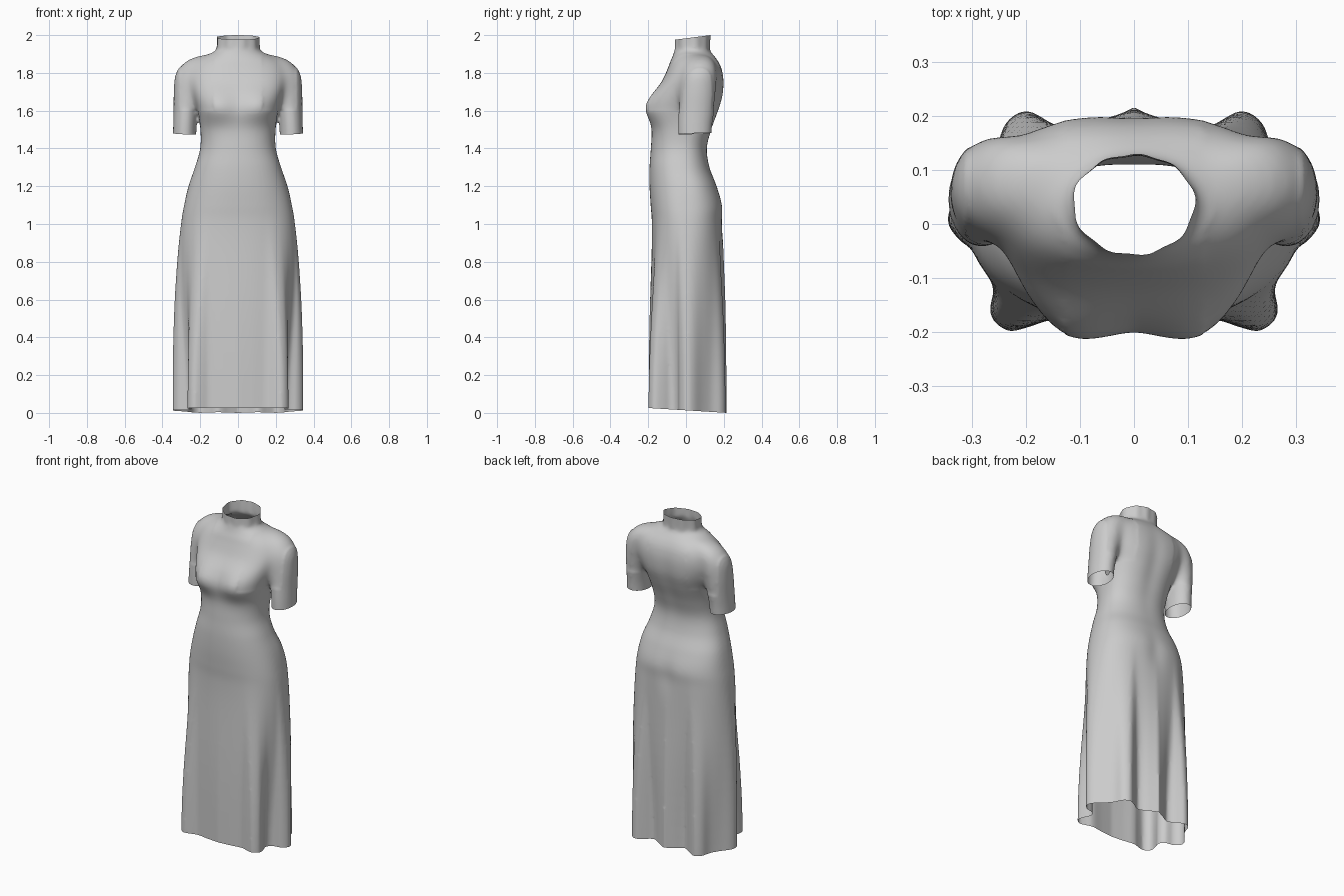
import bpy, bmesh, math
from mathutils import Vector

if "Cube" in bpy.data.objects:
    bpy.data.objects.remove(bpy.data.objects["Cube"])

# Half outline of the fluted hem, front centre to back centre (x, y)
HEM = [(0, -.197), (.08, -.188), (.15, -.178), (.195, -.191), (.235, -.198), (.267, -.168),
       (.258, -.12), (.244, -.08), (.265, -.045), (.315, -.033), (.345, .0), (.335, .04),
       (.29, .09), (.258, .135), (.238, .187), (.2, .21), (.155, .188), (.105, .16),
       (.05, .19), (0, .217)]

# Body sections: z, half width, front y, back y, centre y, front and back squareness
BODY = [(-.08, .345, -.205, .21, 0, 2.3, 2.3), (.4, .335, -.19, .208, 0, 2.3, 2.3),
        (.8, .316, -.18, .197, 0, 2.3, 2.3), (1.0, .30, -.18, .193, 0, 2.3, 2.4),
        (1.1, .285, -.187, .193, 0, 2.3, 2.4), (1.2, .262, -.193, .163, 0, 2.3, 2.4),
        (1.3, .228, -.193, .125, -.02, 2.3, 2.3), (1.4, .2, -.186, .113, -.02, 2.3, 2.3),
        (1.5, .199, -.182, .138, -.01, 2.5, 2.4), (1.6, .214, -.198, .174, 0, 2.9, 2.6),
        (1.68, .238, -.174, .196, .02, 3, 2.8), (1.76, .262, -.125, .2, .04, 2.7, 2.8),
        (1.82, .26, -.098, .19, .06, 2.4, 2.7), (1.86, .232, -.083, .172, .06, 2.2, 2.4),
        (1.89, .18, -.07, .15, .05, 2, 2), (1.912, .128, -.063, .132, .04, 2, 2),
        (1.94, .114, -.058, .126, .04, 2, 2), (2.05, .114, -.057, .133, .04, 2, 2)]

# Sleeve sections: z, centre x, centre y, radius x, radius y
SLEEVE = [(1.43, .284, .045, .062, .087), (1.52, .281, .048, .062, .09),
          (1.6, .275, .055, .066, .094), (1.7, .263, .063, .077, .098),
          (1.78, .246, .069, .087, .096), (1.83, .223, .075, .087, .087),
          (1.87, .19, .077, .078, .068), (1.895, .15, .075, .048, .04)]


def smooth_rows(rows, steps):
    """Catmull-Rom interpolation through tuples."""
    out = []
    for i in range(len(rows) - 1):
        p0, p1, p2 = rows[max(i - 1, 0)], rows[i], rows[i + 1]
        p3 = rows[min(i + 2, len(rows) - 1)]
        for s in range(steps):
            t = s / steps
            out.append(tuple(.5 * (2 * b + (c - a) * t + (2 * a - 5 * b + 4 * c - d) * t * t
                                   + (3 * b - a - 3 * c + d) * t ** 3)
                             for a, b, c, d in zip(p0, p1, p2, p3)))
    out.append(tuple(rows[-1]))
    return out


def loft(bm, rings):
    """Skin a stack of closed rings and cap both ends."""
    vs = [[bm.verts.new(p) for p in r] for r in rings]
    n = len(vs[0])
    for a, b in zip(vs, vs[1:]):
        for i in range(n):
            j = (i + 1) % n
            bm.faces.new((a[i], a[j], b[j], b[i]))
    bm.faces.new(vs[0][::-1])
    bm.faces.new(vs[-1])


def gauss(d, s):
    return math.exp(-(d / s) ** 2)


half = smooth_rows(HEM, 5)
hem = half + [(-x, y) for x, y in half[-2:0:-1]]


def body_ring(row):
    z, w, yf, yb, yc, nf, nb = row
    k = min(max((1.12 - z) / 1.12, 0), 1)
    k = k * k * (3 - 2 * k)
    ring = []
    for hx, hy in hem:
        a = math.atan2(hy, hx)
        c, s = math.cos(a), math.sin(a)
        d, n = (yb - yc, nb) if s > 0 else (yc - yf, nf)
        r = (abs(c / w) ** n + abs(s / d) ** n) ** (-1 / n)
        if z > 1.925:                                   # collar ripples
            r *= 1 + .025 * math.sin(9 * a + 1)
        x, y = r * c, yc + r * s
        if s < 0:                                       # bust
            y -= .026 * gauss(abs(x) - .115, .08) * gauss(z - 1.625, .08)
        else:                                           # spine and seat hollow
            y -= .008 * gauss(x, .05) * (gauss(z - 1.6, .2) + gauss(z - 1.05, .1))
        ring.append((x + (hx - x) * k, y + (hy - y) * k, z))
    return ring


def sleeve_ring(row, side):
    z, cx, cy, rx, ry = row
    return [(side * (cx + rx * math.cos(t)), cy + ry * math.sin(t), z)
            for t in (2 * math.pi * i / 40 for i in range(40))]


# Closed forms for body and both sleeves
bm = bmesh.new()
loft(bm, [body_ring(r) for r in smooth_rows(BODY, 6)])
for side in (1, -1):
    loft(bm, [sleeve_ring(r, side) for r in smooth_rows(SLEEVE, 4)])
bmesh.ops.recalc_face_normals(bm, faces=bm.faces)
mesh = bpy.data.meshes.new("dress")
bm.to_mesh(mesh)
bm.free()
dress = bpy.data.objects.new("dress", mesh)
bpy.context.collection.objects.link(dress)
bpy.context.view_layer.objects.active = dress
dress.select_set(True)

# Fuse into one cloth surface and relax it
remesh = dress.modifiers.new("fuse", 'REMESH')
remesh.mode = 'VOXEL'
remesh.voxel_size = .009
relax = dress.modifiers.new("relax", 'SMOOTH')
relax.factor = .5
relax.iterations = 6
for name in ("fuse", "relax"):
    bpy.ops.object.modifier_apply(modifier=name)

# Melt the shoulder and armhole seams into the bodice
bm = bmesh.new()
bm.from_mesh(dress.data)
seam = [v for v in bm.verts if .13 < abs(v.co.x) < .31 and 1.6 < v.co.z < 1.9]
for _ in range(45):
    bmesh.ops.smooth_vert(bm, verts=seam, factor=.5,
                          use_axis_x=True, use_axis_y=True, use_axis_z=True)


def cut(test, co, no):
    """Remove the part on the positive side of the plane."""
    faces = [f for f in bm.faces if test(f.calc_center_median())]
    geom = set(faces)
    for f in faces:
        geom.update(f.edges)
        geom.update(f.verts)
    bmesh.ops.bisect_plane(bm, geom=list(geom), plane_co=co, plane_no=no, clear_outer=True)


# Open the hem, collar and sleeve ends
cut(lambda c: c.z < .2, Vector((0, -.2, .026)), Vector((0, -.062, -1)))
cut(lambda c: c.z > 1.93, Vector((0, .13, 2.0)), Vector((0, -.13, 1)))
for side in (1, -1):
    cut(lambda c: c.x * side > .211 and 1.38 < c.z < 1.53,
        Vector((side * .28, .045, 1.478)), Vector((side * .04, .04, -1)))
bm.to_mesh(dress.data)
bm.free()
dress.data.update()
bpy.ops.object.shade_smooth()
